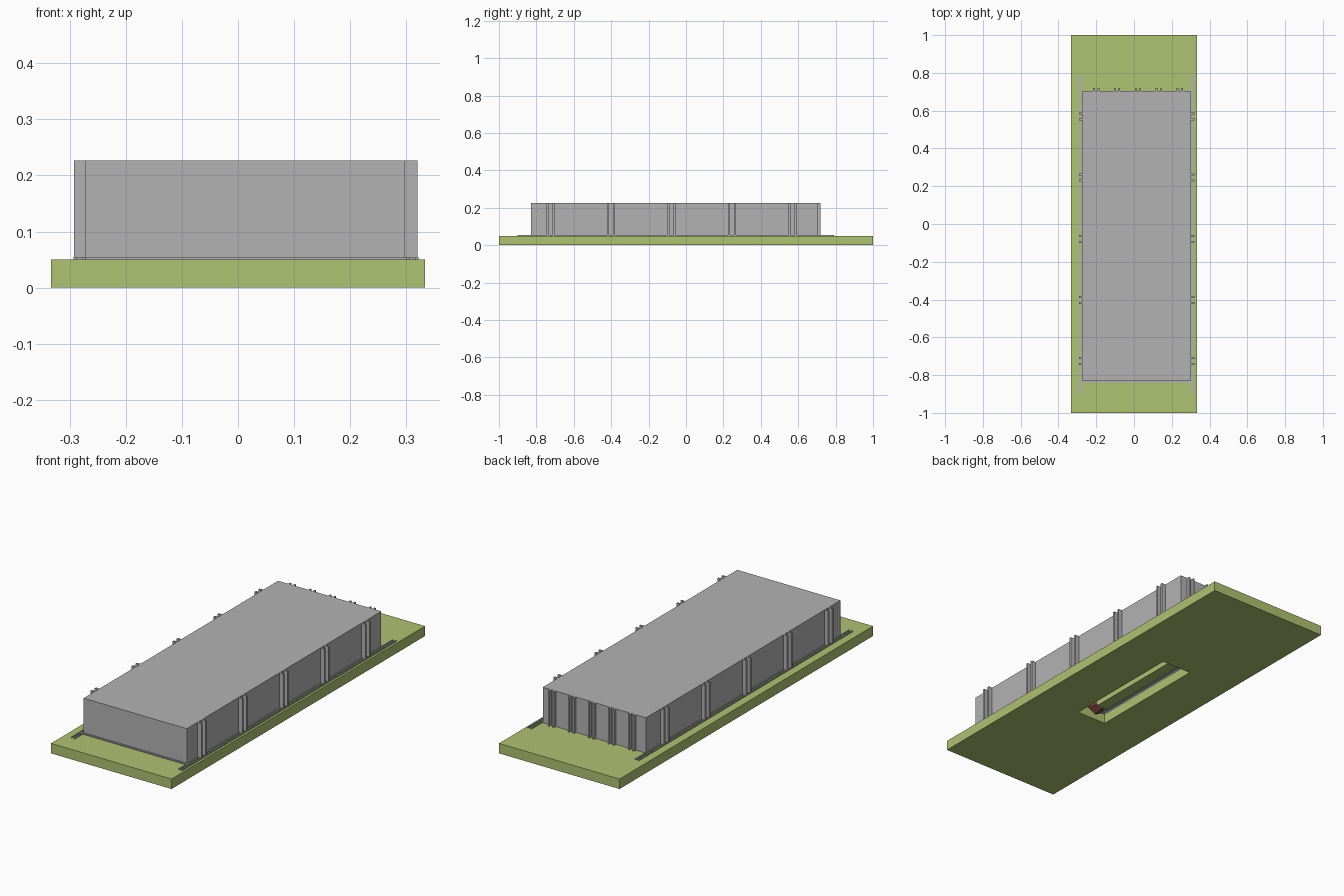
import bpy, bmesh, math
from mathutils import Matrix, Vector

if "Cube" in bpy.data.objects:
    bpy.data.objects.remove(bpy.data.objects["Cube"])


def material(name, rgb):
    m = bpy.data.materials.new(name)
    m.diffuse_color = (*rgb, 1)
    m.use_nodes = True
    m.node_tree.nodes["Principled BSDF"].inputs["Base Color"].default_value = m.diffuse_color
    return m


GREEN = material("grass_green", (0.43, 0.54, 0.17))
GREY = material("concrete_grey", (0.45, 0.45, 0.45))
BROWN = material("dark_red_brown", (0.16, 0.05, 0.045))


def boxes(name, mat, spans):
    """One object from boxes given as (x0, x1, y0, y1, z0, z1)."""
    bm = bmesh.new()
    for x0, x1, y0, y1, z0, z1 in spans:
        mid = Vector((x0 + x1, y0 + y1, z0 + z1)) / 2
        size = Matrix.Diagonal((x1 - x0, y1 - y0, z1 - z0, 1))
        bmesh.ops.create_cube(bm, size=1, matrix=Matrix.Translation(mid) @ size)
    me = bpy.data.meshes.new(name)
    bm.to_mesh(me)
    bm.free()
    me.materials.append(mat)
    ob = bpy.data.objects.new(name, me)
    bpy.context.collection.objects.link(ob)
    return ob


# main levels and outline of the hall
G, TOP = 0.05, 0.227
X0, X1, Y0, Y1 = -0.272, 0.298, -0.83, 0.705
W = 0.01  # wall thickness

# ground slab with a rectangular pit through it
HX, HY = 0.082, 0.317
slab = boxes("ground_slab", GREEN, [(-0.333, 0.333, -1, 1, 0, G)])
cutter = boxes("pit_cutter", GREEN, [(-HX, HX, -HY, HY, -0.1, 0.15)])
cutter.hide_render = True
cutter.hide_set(True)
cut = slab.modifiers.new("pit", "BOOLEAN")
cut.object = cutter
cut.operation = "DIFFERENCE"
cut.solver = "EXACT"
bpy.context.view_layer.objects.active = slab
bpy.ops.object.modifier_apply(modifier="pit")
bpy.data.objects.remove(cutter)

# hollow hall: four walls and a flat roof
boxes("hall_walls", GREY, [
    (X0, X0 + W, Y0, Y1, G, TOP - W), (X1 - W, X1, Y0, Y1, G, TOP - W),
    (X0 + W, X1 - W, Y0, Y0 + W, G, TOP - W), (X0 + W, X1 - W, Y1 - W, Y1, G, TOP - W)])
boxes("hall_roof", GREY, [(X0, X1, Y0, Y1, TOP - W, TOP)])

# paired ribs along both long sides
ribs = []
for i in range(5):
    yc = -0.725 + 0.3235 * i
    for s in (-1, 1):
        y = yc + 0.016 * s
        ribs += [(X0 - 0.02, X0, y - 0.005, y + 0.005, G, TOP),
                 (X1, X1 + 0.022, y - 0.005, y + 0.005, G, TOP)]
boxes("side_ribs", GREY, ribs)

# paired ribs across the back
ribs = []
for i in range(5):
    for s in (-1, 1):
        x = 0.242 - 0.1105 * i + 0.012 * s
        ribs.append((x - 0.0045, x + 0.0045, Y1, Y1 + 0.015, G, TOP))
boxes("back_ribs", GREY, ribs)

# twin ground rails on each side, and the door rail at the front
rails = []
for xc in (-0.282, 0.311):
    for s in (-1, 1):
        x = xc + 0.008 * s
        rails.append((x - 0.003, x + 0.003, -0.9, 0.79, G, G + 0.005))
boxes("ground_rails", GREY, rails)
boxes("door_rail", GREY, [(X0 - 0.015, X1 + 0.015, Y0 - 0.008, Y0, G, G + 0.005)])

# long green body lying in the pit
boxes("pit_body", GREEN, [(-0.03, 0.03, -0.24, 0.29, 0.022, 0.08)])

# six-sided end piece of the body
bm = bmesh.new()
bmesh.ops.create_cone(bm, cap_ends=True, segments=6, radius1=0.045, radius2=0.03, depth=0.05,
                      matrix=Matrix.Translation((0, -0.265, 0.05)) @ Matrix.Rotation(-math.pi / 2, 4, "X"))
me = bpy.data.meshes.new("pit_body_end")
bm.to_mesh(me)
bm.free()
me.materials.append(BROWN)
bpy.context.collection.objects.link(bpy.data.objects.new("pit_body_end", me))
